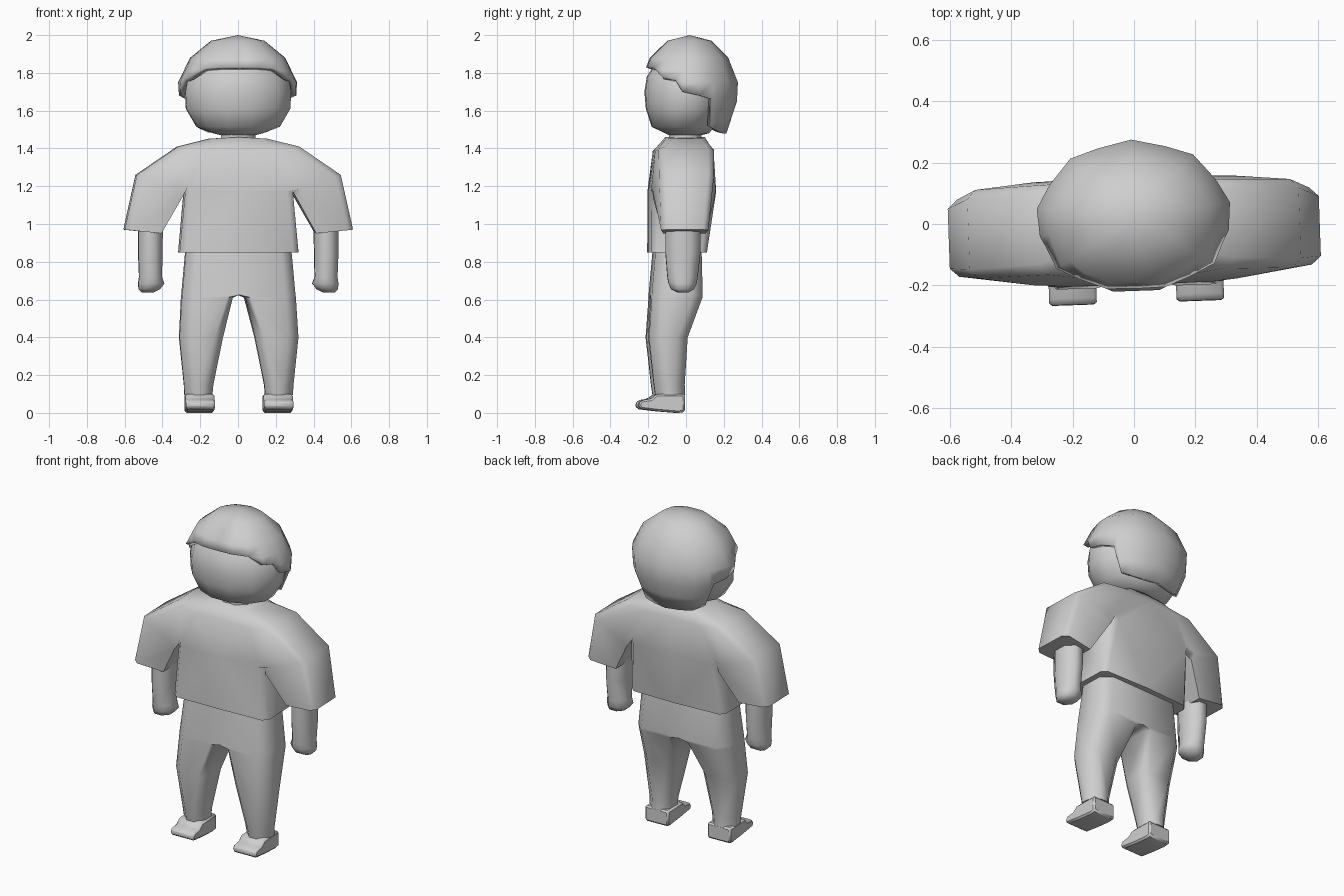
import bpy, bmesh, math
from mathutils import Vector

if "Cube" in bpy.data.objects:
    bpy.data.objects.remove(bpy.data.objects["Cube"])

TURN = math.radians(2)  # whole figure is turned slightly
grey = bpy.data.materials.new("plain_grey")
grey.diffuse_color = (0.62, 0.62, 0.62, 1)
grey.use_nodes = True
grey.node_tree.nodes["Principled BSDF"].inputs["Base Color"].default_value = grey.diffuse_color


def finish(name, bm, mirror=True, angle=60, bevel=0, solid=0):
    bmesh.ops.remove_doubles(bm, verts=bm.verts, dist=0.0005)
    bmesh.ops.recalc_face_normals(bm, faces=bm.faces)
    me = bpy.data.meshes.new(name)
    bm.to_mesh(me)
    bm.free()
    me.materials.append(grey)
    ob = bpy.data.objects.new(name, me)
    bpy.context.collection.objects.link(ob)
    bpy.ops.object.select_all(action='DESELECT')
    ob.select_set(True)
    bpy.context.view_layer.objects.active = ob
    if bevel:
        m = ob.modifiers.new("bevel", 'BEVEL')
        m.width, m.segments = bevel, 1
    if solid:
        m = ob.modifiers.new("solid", 'SOLIDIFY')
        m.thickness, m.offset = solid, -1
    if mirror:
        m = ob.modifiers.new("mirror", 'MIRROR')
        m.use_clip = True
        m.merge_threshold = 0.002
    bpy.ops.object.shade_smooth_by_angle(angle=math.radians(angle))
    ob.rotation_euler.z = TURN
    return ob


def loft(rings, closed=True, caps=True):
    bm = bmesh.new()
    vs = [[bm.verts.new(p) for p in r] for r in rings]
    n = len(rings[0])
    for a, b in zip(vs, vs[1:]):
        for i in range(n if closed else n - 1):
            j = (i + 1) % n
            bm.faces.new((a[i], a[j], b[j], b[i]))
    if caps:
        bm.faces.new(vs[0])
        bm.faces.new(vs[-1])
    return bm


def oval(z, x0, x1, y0, y1, n=12, phase=0.5):
    cx, cy, rx, ry = (x0 + x1) / 2, (y0 + y1) / 2, (x1 - x0) / 2, (y1 - y0) / 2
    k = 1 / math.cos(math.pi / n) if phase else 1
    return [(cx + rx * k * math.cos(2 * math.pi * (i + phase) / n),
             cy + ry * k * math.sin(2 * math.pi * (i + phase) / n), z) for i in range(n)]


# Head: stacked ovals (z, half width, front, back)
head = [(1.47, .09, -.09, .08), (1.48, .13, -.11, .12), (1.515, .22, -.18, .15),
        (1.61, .275, -.21, .19), (1.70, .28, -.218, .21), (1.78, .265, -.205, .21),
        (1.86, .21, -.155, .17), (1.93, .11, -.08, .1)]
finish("head", loft([oval(z, -w, w, a, b) for z, w, a, b in head]), mirror=False)

# Neck
finish("neck", loft([oval(z, -.09, .09, -.09, .08, 8) for z in (1.42, 1.52)]), mirror=False)

# Hair: columns from nape to fringe (x, y, lower edge)
columns = [(0, .275, 1.48), (.11, .25, 1.48), (.2, .22, 1.485), (.26, .15, 1.51),
           (.275, .13, 1.66), (.315, .06, 1.68), (.308, -.03, 1.70), (.295, -.07, 1.765),
           (.27, -.145, 1.78), (.205, -.20, 1.825), (.11, -.24, 1.83), (0, -.243, 1.83)]
dome = [(2.0, 0), (1.97, .45), (1.88, .8), (1.75, 1), (1.65, .98), (1.47, .75)]


def dome_radius(z):
    for (za, ra), (zb, rb) in zip(dome, dome[1:]):
        if z >= zb:
            return ra + (rb - ra) * (za - z) / (za - zb)
    return dome[-1][1]


rings = []
for z in (2.0, 1.97, 1.925, 1.88, 1.815, 1.75, 1.65, 1.57, 1.47):
    ring = []
    for x, y, low in columns:
        zz = max(z, low)
        r = dome_radius(zz)
        ring.append((x * r, .02 + (y - .02) * r, zz))
    rings.append(ring)
finish("hair", loft(rings, closed=False, caps=False), solid=.03)

# Shirt: half outline with depth (x, z, front, back)
P = {"neck_mid": (0, 1.46, -.11, .10), "neck": (.15, 1.452, -.11, .10),
     "shoulder": (.32, 1.41, -.15, .135), "elbow": (.54, 1.26, -.16, .13),
     "cuff_out": (.605, .97, -.155, .10), "cuff_in": (.41, .95, -.135, .09),
     "armpit": (.285, 1.17, -.195, .15), "hem": (.315, .85, -.195, .10),
     "hem_mid": (0, .85, -.2, .11), "waist_mid": (0, 1.17, -.2, .155),
     "chest_mid": (0, 1.39, -.17, .14), "chest": (.18, 1.385, -.17, .14)}
patches = [("neck_mid", "neck", "chest", "chest_mid"), ("chest_mid", "chest", "armpit", "waist_mid"),
           ("waist_mid", "armpit", "hem", "hem_mid"), ("neck", "shoulder", "chest"),
           ("chest", "shoulder", "elbow", "armpit"), ("elbow", "cuff_out", "cuff_in", "armpit")]
rim = ["neck_mid", "neck", "shoulder", "elbow", "cuff_out", "cuff_in", "armpit", "hem", "hem_mid"]
bm = bmesh.new()
F = {k: bm.verts.new((x, a, z)) for k, (x, z, a, b) in P.items()}
B = {k: bm.verts.new((x, b, z)) for k, (x, z, a, b) in P.items()}
for q in patches:
    bm.faces.new([F[k] for k in q])
    bm.faces.new([B[k] for k in reversed(q)])
for a, b in zip(rim, rim[1:]):
    bm.faces.new((F[a], B[a], B[b], F[b]))
bm.normal_update()
soft = [("neck", "shoulder"), ("shoulder", "elbow"), ("elbow", "cuff_out"), ("armpit", "hem")]
edges = [bm.edges.get((S[a], S[b])) for S in (F, B) for a, b in soft]
bmesh.ops.bevel(bm, geom=edges, offset=.03, segments=1, affect='EDGES', clamp_overlap=True)
finish("shirt", bm)

# Arms with rounded hands (z, inner, outer, front, back)
arm = [(1.02, .40, .53, -.125, .06), (.85, .402, .53, -.125, .06), (.72, .405, .525, -.115, .045),
       (.685, .392, .53, -.108, .04), (.655, .415, .528, -.095, .025), (.637, .45, .51, -.06, -.005)]
finish("arms", loft([oval(z, a, b, c, d, 8) for z, a, b, c, d in arm]))


# Trousers: chamfered box sections (z, inner, outer, front, back, inner chamfer)
def section(z, x0, x1, y0, y1, ci):
    c = .055
    return [(x0 + ci, y0, z), (x1 - c, y0, z), (x1, y0 + c, z), (x1, y1 - c, z),
            (x1 - c, y1, z), (x0 + ci, y1, z), (x0, y1 - ci, z), (x0, y0 + ci, z)]


leg = [(.90, 0, .275, -.165, .07, .0), (.85, 0, .28, -.17, .075, .0), (.625, 0, .30, -.19, .08, .0),
       (.61, .033, .302, -.19, .078, .03), (.40, .085, .315, -.205, .0, .045),
       (.15, .135, .29, -.178, -.015, .045), (.095, .14, .287, -.17, -.012, .045)]
bm = loft([section(*r) for r in leg])
bmesh.ops.delete(bm, geom=[f for f in bm.faces if all(abs(v.co.x) < .001 for v in f.verts)],
                 context='FACES')
finish("trousers", bm)

# Shoes: side profile (y, z) swept across the foot width
shoe = [(-.015, .005), (-.015, .1), (-.165, .1), (-.195, .075), (-.245, .067),
        (-.262, .045), (-.25, .02), (-.15, .008), (-.05, 0)]
finish("shoes", loft([[(x, y, z) for y, z in shoe] for x in (.13, .285)]), angle=45, bevel=.01)
